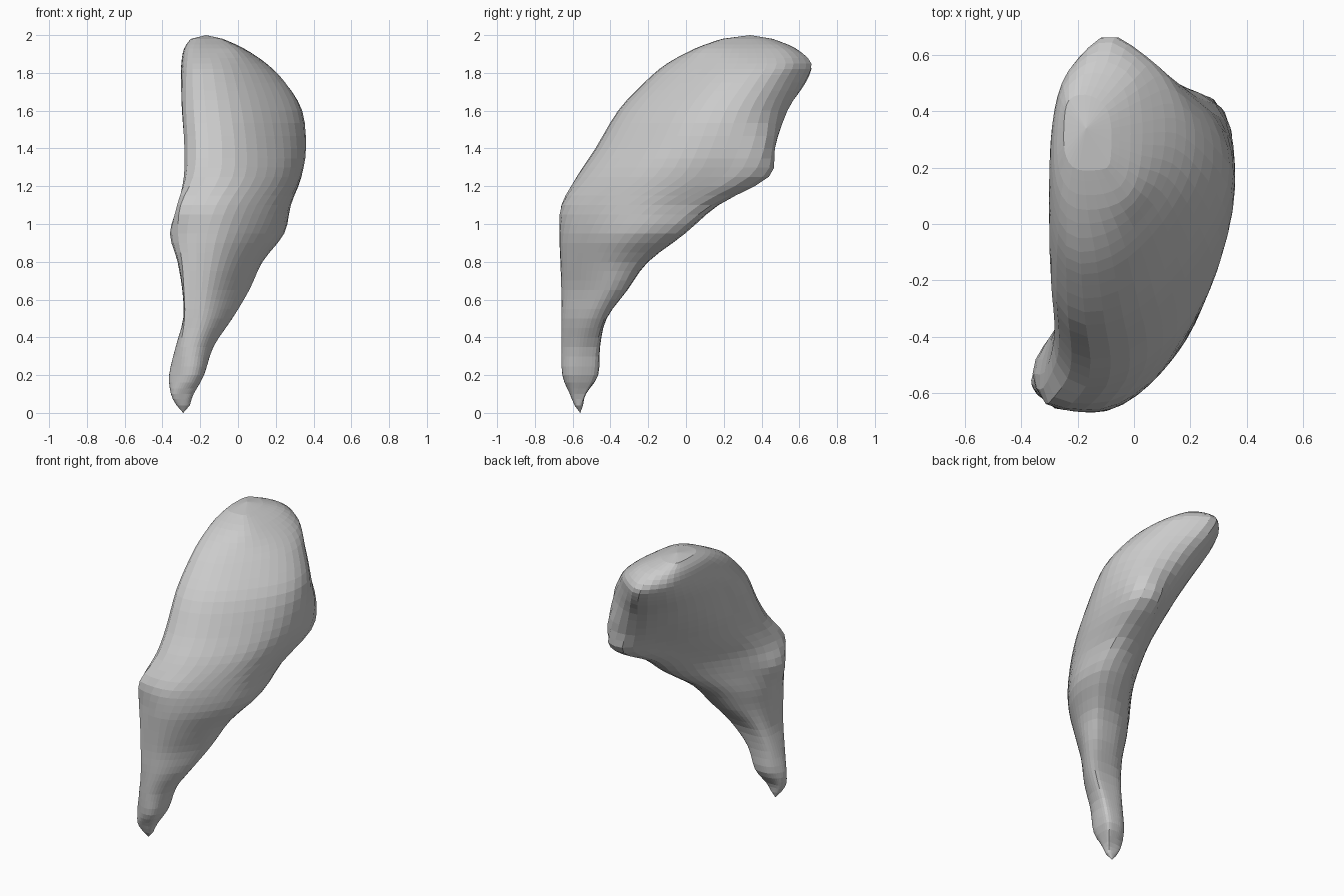
import bpy, bmesh, math
from mathutils import Vector

if "Cube" in bpy.data.objects:
    bpy.data.objects.remove(bpy.data.objects["Cube"])

N, STEPS = 36, 3
A, B = 0.77, 0.64      # diagonal axes: across the slab (-A,B), along it (B,A)
ACROSS, ALONG = Vector((-A, B)), Vector((B, A))
DENT = 0.11            # depth of the hollow on the back left face

# horizontal slices: z, xmin, xmax, ymin, ymax, across min, across max, along max
SLICES = [
    (0.04, -.325, -.255, -.59, -.545, -.20, -.09, -.55),
    (0.10, -.355, -.235, -.615, -.53, -.23, -.08, -.56),
    (0.20, -.365, -.18, -.655, -.465, -.25, -.06, -.49),
    (0.35, -.33, -.13, -.66, -.455, -.27, -.07, -.45),
    (0.50, -.29, -.03, -.66, -.42, -.31, -.08, -.36),
    (0.65, -.295, .06, -.66, -.31, -.33, -.07, -.23),
    (0.80, -.32, .13, -.665, -.20, -.37, -.04, -.10),
    (0.95, -.365, .245, -.67, .00, -.41, .00, .11),
    (1.10, -.335, .28, -.66, .18, -.41, .09, .27),
    (1.25, -.305, .335, -.58, .45, -.38, .21, .50),
    (1.40, -.305, .36, -.48, .485, -.32, .32, .52),
    (1.60, -.315, .34, -.36, .55, -.23, .43, .49),
    (1.75, -.31, .25, -.22, .64, -.11, .50, .485),
    (1.85, -.30, .15, -.10, .67, -.01, .53, .48),
    (1.93, -.285, .03, .05, .58, .08, .51, .40),
    (1.98, -.25, -.08, .19, .46, .20, .46, .26),
]
TIP, CROWN = Vector((-.29, -.56, 0)), Vector((-.17, .34, 2))


def clip(poly, n, limit):
    """Keep the part of a polygon where p.n <= limit."""
    out = []
    for p, q in zip(poly, poly[1:] + poly[:1]):
        dp, dq = p.dot(n) - limit, q.dot(n) - limit
        if dp <= 0:
            out.append(p)
        if dp * dq < 0:
            out.append(p.lerp(q, dp / (dp - dq)))
    return out


def ring(z, x0, x1, y0, y1, k0, k1, d1):
    """Rounded section touching all of its limits, resampled to N points."""
    poly = [Vector(c) for c in ((x0, y0), (x1, y0), (x1, y1), (x0, y1))]
    for n, limit in ((ACROSS, k1), (-ACROSS, -k0), (ALONG, d1), (-ALONG, .685)):
        poly = clip(poly, n, limit)
    for _ in range(4):      # corner cutting
        poly = [p.lerp(q, t) for p, q in zip(poly, poly[1:] + poly[:1]) for t in (.25, .75)]
    s = min(range(len(poly)), key=lambda i: poly[i].dot(ALONG))
    poly = poly[s:] + poly[:s + 1]
    lens = [0]
    for p, q in zip(poly, poly[1:]):
        lens.append(lens[-1] + (q - p).length)
    pts, j = [], 0
    for i in range(N):
        t = lens[-1] * i / N
        while lens[j + 1] < t:
            j += 1
        f = (t - lens[j]) / max(lens[j + 1] - lens[j], 1e-9)
        pts.append(poly[j].lerp(poly[j + 1], f))
    # hollow the back left side between its two rims
    along, across = [p.dot(ALONG) for p in pts], [p.dot(ACROSS) for p in pts]
    mid, half = (max(along) + min(along)) / 2, (max(along) - min(along)) / 2
    lo, hi = min(across), max(across)
    height = max(0, 1 - ((z - 1.35) / .45) ** 2)
    for i, p in enumerate(pts):
        u = (along[i] - mid) / half
        side = max(0, (across[i] - lo) / (hi - lo) - .4) / .6
        p -= ACROSS * DENT * height * max(0, 1 - u * u) * min(1, 2 * side)
    return [p.to_3d() + Vector((0, 0, z)) for p in pts]


def spline(a, b, c, d, t):
    m, n = (c - a) * .5, (d - b) * .5
    return (b * (2*t**3 - 3*t*t + 1) + m * (t**3 - 2*t*t + t)
            + c * (3*t*t - 2*t**3) + n * (t**3 - t*t))


# loft the slices with a smooth interpolation
keys = [ring(*s) for s in SLICES]
rows = []
for i in range(len(keys) - 1):
    a, b, c, d = (keys[max(0, min(len(keys) - 1, i + o))] for o in (-1, 0, 1, 2))
    for s in range(STEPS):
        rows.append([spline(a[k], b[k], c[k], d[k], s / STEPS) for k in range(N)])
rows.append(keys[-1])

bm = bmesh.new()
vrows = [[bm.verts.new(p) for p in r] for r in rows]
for lo, hi in zip(vrows, vrows[1:]):
    for k in range(N):
        m = (k + 1) % N
        bm.faces.new((lo[k], lo[m], hi[m], hi[k]))

# pointed lower tip and rounded crown
tip, crown = bm.verts.new(TIP), bm.verts.new(CROWN)
for k in range(N):
    m = (k + 1) % N
    bm.faces.new((tip, vrows[0][m], vrows[0][k]))
    bm.faces.new((crown, vrows[-1][k], vrows[-1][m]))
bmesh.ops.recalc_face_normals(bm, faces=bm.faces)

mesh = bpy.data.meshes.new("curved_horn_body")
bm.to_mesh(mesh)
bm.free()
body = bpy.data.objects.new("curved_horn_body", mesh)
bpy.context.collection.objects.link(body)
